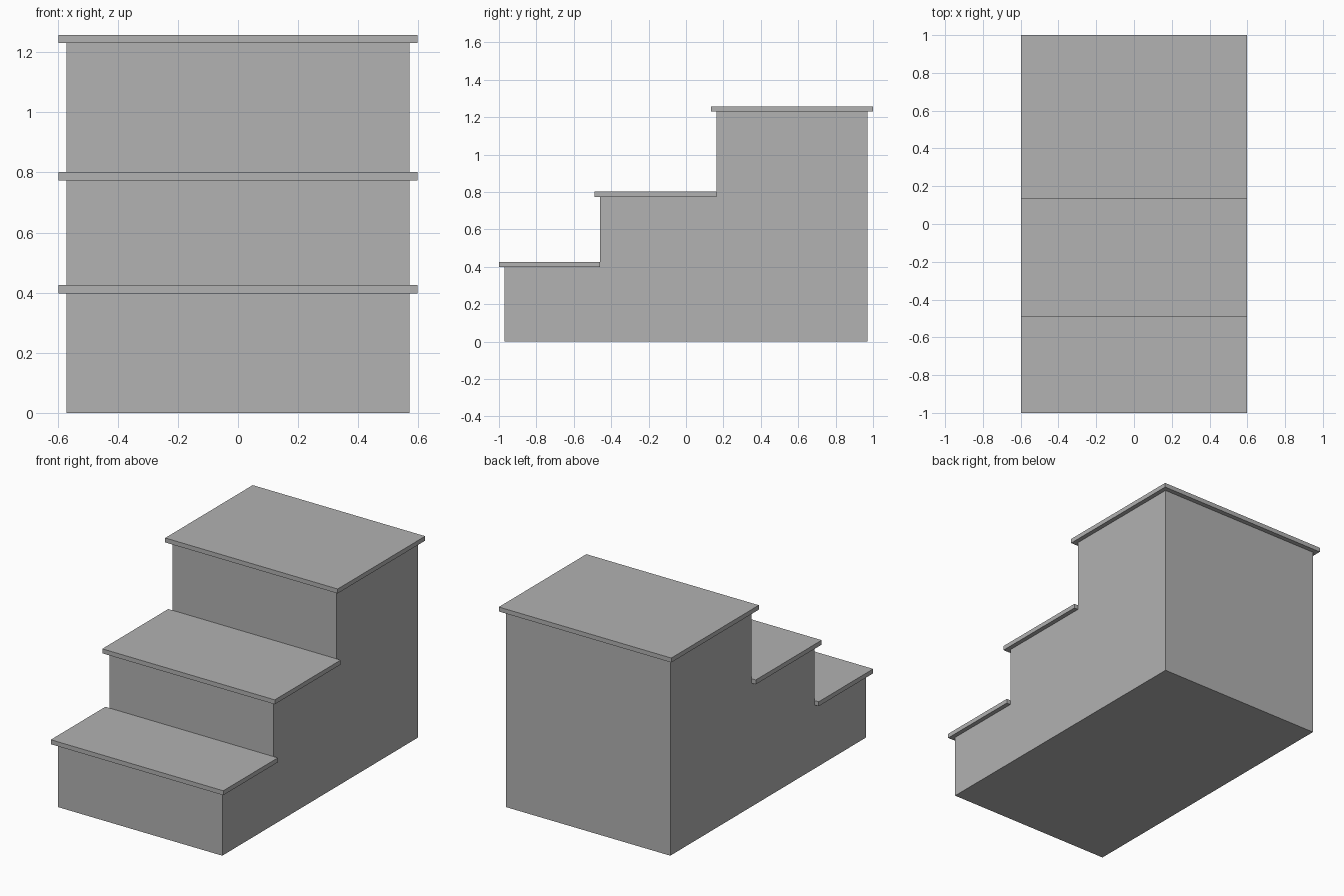
import bpy
import bmesh

# Remove the default cube
if "Cube" in bpy.data.objects:
    bpy.data.objects.remove(bpy.data.objects["Cube"])

BODY_HALF, TREAD_HALF = 0.57, 0.598
THICK, LIP = 0.028, 0.03
BACK = 0.97
# Each step: riser y, height of the tread's top
STEPS = [(-0.97, 0.426), (-0.46, 0.801), (0.163, 1.258)]

grey = bpy.data.materials.new("plain_grey")
grey.use_nodes = True
colour = (0.445, 0.445, 0.445, 1)
grey.diffuse_color = colour
grey.node_tree.nodes["Principled BSDF"].inputs["Base Color"].default_value = colour


def extrude_profile(name, profile, half):
    """Extrude a closed (y, z) profile across the width."""
    bm = bmesh.new()
    face = bm.faces.new([bm.verts.new((-half, y, z)) for y, z in profile])
    result = bmesh.ops.extrude_face_region(bm, geom=[face])
    moved = [v for v in result["geom"] if isinstance(v, bmesh.types.BMVert)]
    bmesh.ops.translate(bm, verts=moved, vec=(2 * half, 0, 0))
    bmesh.ops.recalc_face_normals(bm, faces=bm.faces)
    mesh = bpy.data.meshes.new(name)
    bm.to_mesh(mesh)
    bm.free()
    mesh.materials.append(grey)
    obj = bpy.data.objects.new(name, mesh)
    bpy.context.collection.objects.link(obj)


# Solid stepped body
ends = [y for y, _ in STEPS[1:]] + [BACK]
outline = [(BACK, 0), (STEPS[0][0], 0)]
for (riser, top), end in zip(STEPS, ends):
    outline += [(riser, top - THICK), (end, top - THICK)]
extrude_profile("stair_body", outline, BODY_HALF)

# Overhanging treads; only the top one overhangs the back
for name, (riser, top), end in zip(("lower", "middle", "upper"), STEPS, ends):
    front = riser - LIP
    back = end + LIP if name == "upper" else end
    low = top - THICK
    extrude_profile(name + "_tread", [(front, low), (back, low), (back, top), (front, top)], TREAD_HALF)
